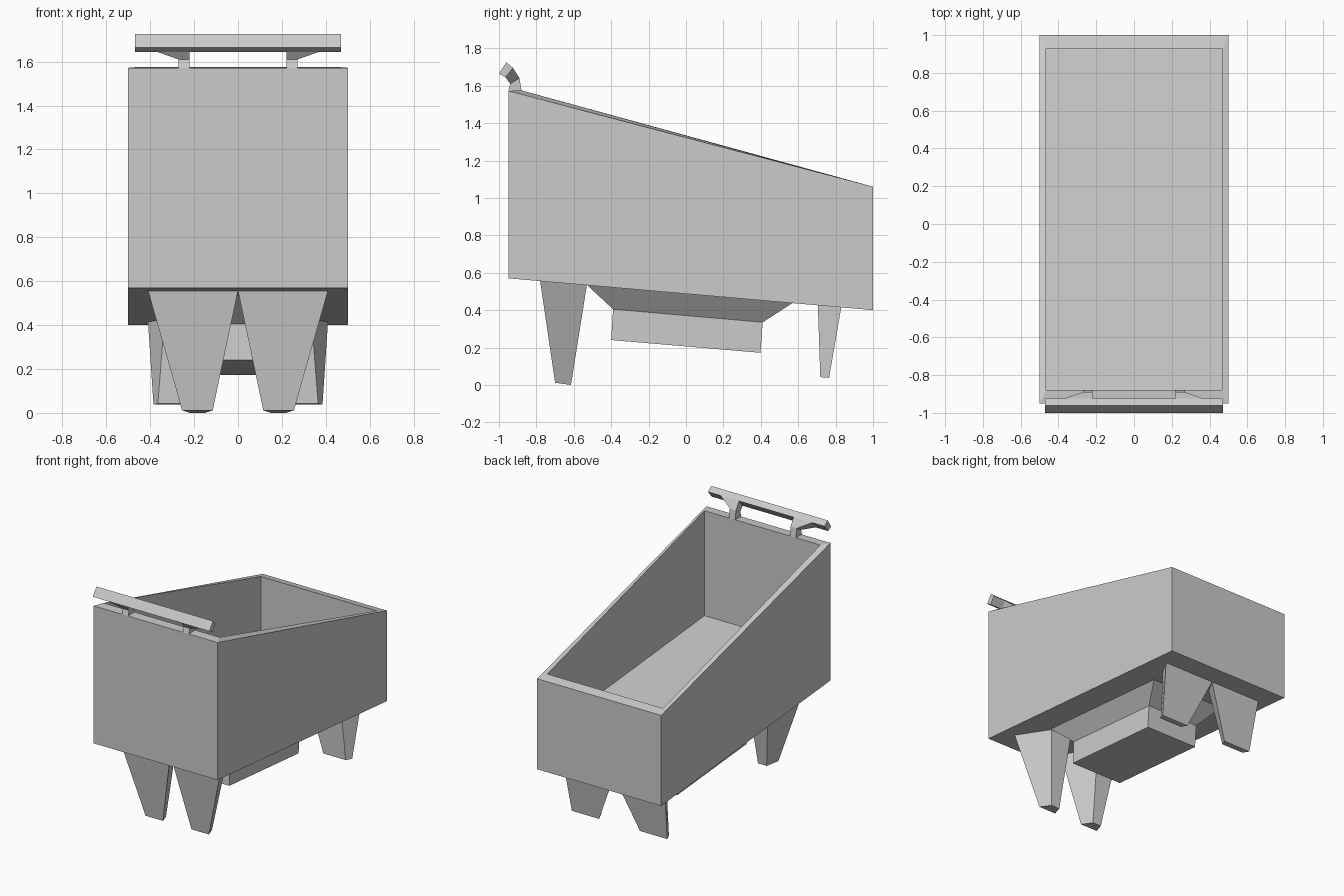
import bpy
import bmesh

cube = bpy.data.objects.get("Cube")
if cube:
    bpy.data.objects.remove(cube, do_unlink=True)

# Single plain grey finish
grey = bpy.data.materials.new("plain_grey")
grey.use_nodes = True
colour = (0.6, 0.6, 0.6, 1)
grey.diffuse_color = colour
bsdf = grey.node_tree.nodes["Principled BSDF"]
bsdf.inputs["Base Color"].default_value = colour
bsdf.inputs["Roughness"].default_value = 0.8


def ring(x0, x1, front, back):
    """Four corners: front and back are (y, z) pairs."""
    return [(x0, *front), (x1, *front), (x1, *back), (x0, *back)]


def loft(name, rings, cap_first=True, side=1):
    """Flat-faced solid through a list of four-sided rings."""
    bm = bmesh.new()
    loops = [[bm.verts.new((side * x, y, z)) for x, y, z in r] for r in rings]
    for a, b in zip(loops, loops[1:]):
        for i in range(len(a)):
            j = (i + 1) % len(a)
            bm.faces.new((a[i], a[j], b[j], b[i]))
    if cap_first:
        bm.faces.new(loops[0])
    bm.faces.new(loops[-1])
    bmesh.ops.recalc_face_normals(bm, faces=bm.faces)
    mesh = bpy.data.meshes.new(name)
    bm.to_mesh(mesh)
    bm.free()
    mesh.materials.append(grey)
    obj = bpy.data.objects.new(name, mesh)
    bpy.context.collection.objects.link(obj)
    return obj


# Open bin: outer wall, sloping rim, inner wall and raised floor
loft("bin_body", [
    ring(-0.5, 0.5, (-0.95, 0.57), (1.0, 0.4)),
    ring(-0.5, 0.5, (-0.95, 1.572), (1.0, 1.06)),
    ring(-0.467, 0.467, (-0.88, 1.575), (0.93, 1.076)),
    ring(-0.467, 0.467, (-0.88, 0.81), (0.93, 0.65)),
])

# Flared box beneath the bin
loft("under_box", [
    ring(-0.3, 0.3, (-0.53, 0.535), (0.57, 0.438)),
    ring(-0.21, 0.21, (-0.39, 0.405), (0.41, 0.335)),
    ring(-0.21, 0.21, (-0.4, 0.24), (0.398, 0.172)),
], cap_first=False)

# Push bar with a tilted square section
section = [(-1.0, 1.665), (-0.96, 1.725), (-0.925, 1.695), (-0.965, 1.645)]
loft("push_bar", [[(x, y, z) for y, z in section] for x in (-0.47, 0.47)])

for side, label in ((1, "left"), (-1, "right")):
    # Front leg: wide face forward, narrow face behind
    loft("front_leg_" + label, [
        [(0, -0.78, 0.556), (0.41, -0.78, 0.556),
         (0.29, -0.53, 0.534), (0.12, -0.53, 0.534)],
        [(0.115, -0.7, 0.012), (0.255, -0.7, 0.012),
         (0.22, -0.615, 0), (0.15, -0.615, 0)],
    ], cap_first=False, side=side)

    # Back leg: wide face behind, narrow face forward
    loft("back_leg_" + label, [
        [(0, 0.83, 0.415), (0.41, 0.83, 0.415),
         (0.335, 0.705, 0.426), (0.075, 0.705, 0.426)],
        [(0.165, 0.765, 0.038), (0.385, 0.765, 0.038),
         (0.365, 0.718, 0.042), (0.185, 0.718, 0.042)],
    ], cap_first=False, side=side)

    # Bar bracket: short post that flares outward to the bar
    loft("bar_bracket_" + label, [
        ring(0.22, 0.27, (-0.95, 1.572), (-0.88, 1.575)),
        ring(0.22, 0.27, (-0.94, 1.61), (-0.89, 1.64)),
        ring(0.22, 0.37, (-0.965, 1.645), (-0.925, 1.695)),
    ], side=side)
